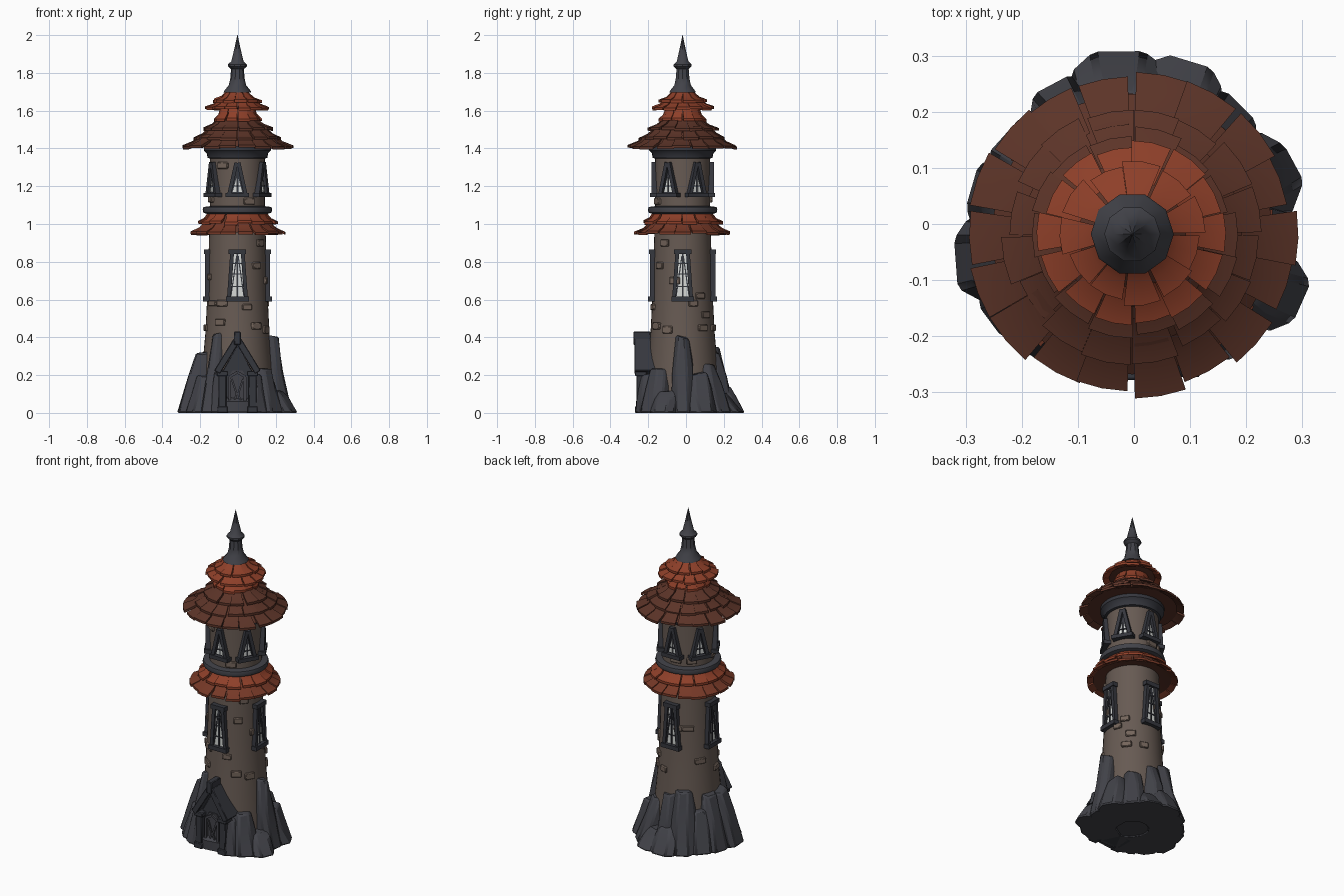
import bpy, bmesh, math, random
from mathutils import Vector, Matrix

if "Cube" in bpy.data.objects:
    bpy.data.objects.remove(bpy.data.objects["Cube"])

random.seed(7)
AXIS = (-0.003, -0.018, 0)   # tower axis


def material(name, rgb):
    m = bpy.data.materials.new(name)
    m.diffuse_color = (*rgb, 1)
    m.use_nodes = True
    m.node_tree.nodes["Principled BSDF"].inputs["Base Color"].default_value = m.diffuse_color
    return m


WALL = material("wall_plaster", (0.135, 0.103, 0.086))
BRICK = material("brick", (0.175, 0.13, 0.105))
ROCK = material("grey_rock", (0.054, 0.055, 0.066))
TRIM = material("dark_trim", (0.036, 0.038, 0.048))
ORANGE = material("orange_tile", (0.27, 0.05, 0.022))
RUST = material("rust_tile", (0.18, 0.04, 0.02))
BROWN = material("brown_tile", (0.107, 0.034, 0.021))
PANE = material("pale_pane", (0.68, 0.70, 0.68))


def finish(bm, name, mats, bevel=0, angle=35):
    bmesh.ops.recalc_face_normals(bm, faces=bm.faces)
    me = bpy.data.meshes.new(name)
    bm.to_mesh(me)
    bm.free()
    for m in mats:
        me.materials.append(m)
    me.shade_smooth()
    me.set_sharp_from_angle(angle=math.radians(angle))
    ob = bpy.data.objects.new(name, me)
    ob.location = AXIS
    bpy.context.collection.objects.link(ob)
    if bevel:
        b = ob.modifiers.new("bevel", 'BEVEL')
        b.width, b.segments = bevel, 1
    return ob


def lathe(name, profile, mat, n=32):
    bm = bmesh.new()
    rings = [[bm.verts.new((r * math.cos(2 * math.pi * i / n), r * math.sin(2 * math.pi * i / n), z))
              for i in range(n)] for r, z in profile]
    for a, b in zip(rings, rings[1:]):
        for i in range(n):
            j = (i + 1) % n
            bm.faces.new((a[i], a[j], b[j], b[i]))
    bm.faces.new(rings[0][::-1])
    bm.faces.new(rings[-1])
    return finish(bm, name, [mat])


def slab(bm, pts, d0, d1, turn=0, mat=0):
    """Extrude an (x, z) outline between distances d0 and d1 in front of the axis."""
    rot = Matrix.Rotation(turn, 3, 'Z')
    back = [bm.verts.new(rot @ Vector((x, -d0, z))) for x, z in pts]
    front = [bm.verts.new(rot @ Vector((x, -d1, z))) for x, z in pts]
    n = len(pts)
    faces = [bm.faces.new(front), bm.faces.new(back[::-1])]
    faces += [bm.faces.new((back[i], back[(i + 1) % n], front[(i + 1) % n], front[i])) for i in range(n)]
    for f in faces:
        f.material_index = mat


def box(x0, x1, z0, z1):
    return [(x0, z0), (x1, z0), (x1, z1), (x0, z1)]


def bar(p, q, w):
    """Outline of a straight beam from p to q with width w."""
    a, b = Vector(p), Vector(q)
    d = (b - a).normalized() * w / 2
    s = Vector((-d.y, d.x))
    return [tuple(a - s), tuple(b - s), tuple(b + s), tuple(a + s)]


# --- tower wall
WALL_PROFILE = [(0.2, 0.02), (0.19, 0.2), (0.17, 0.42), (0.158, 0.65), (0.151, 0.9), (0.145, 1.1), (0.145, 1.4)]
lathe("tower_wall", WALL_PROFILE, WALL, 40)


def wall_radius(z):
    for (r0, z0), (r1, z1) in zip(WALL_PROFILE, WALL_PROFILE[1:]):
        if z0 <= z <= z1:
            return r0 + (r1 - r0) * (z - z0) / (z1 - z0)
    return 0.15


# --- protruding bricks: chosen (angle from front, height) plus scattered ones
bm = bmesh.new()
spots = [(-33, .48), (36, .46), (40, .78), (18, .56), (-32, 1.31), (25, 1.12), (75, .7), (62, .44), (125, .62), (52, .9)]
spots += [(a + random.uniform(-14, 14), random.choice((.45, .52, .58, .72, .78, .88, 1.13, 1.31)))
          for a in range(115, 345, 17)]
for a, z in spots:
    w, h, r = random.uniform(.024, .034), random.uniform(.015, .02), wall_radius(z)
    slab(bm, box(-w, w, z - h, z + h), r - .03, r + .01, math.radians(a))
finish(bm, "wall_bricks", [BRICK], 0.004)

# --- tall windows, one on each side
bm = bmesh.new()
for k in range(4):
    t = k * math.pi / 2
    slab(bm, [(-.04, .61), (.04, .61), (.024, .85), (-.024, .85)], .13, .160, t, 1)
    for s in (-1, 1):
        slab(bm, bar((s * .045, .61), (s * .028, .85), .02), .12, .173, t)
        slab(bm, bar((s * .034, .62), (s * .004, .83), .006), .15, .165, t)
    slab(bm, box(-.004, .004, .61, .85), .15, .166, t)
    for z in (.67, .735, .79):
        slab(bm, box(-.034, .034, z - .003, z + .003), .15, .165, t)
    slab(bm, box(-.06, .06, .59, .615), .12, .182, t)
    slab(bm, box(-.046, .046, .84, .865), .12, .178, t)
finish(bm, "tall_windows", [TRIM, PANE])

# --- triangular windows, six around the upper storey
bm = bmesh.new()
for k in range(6):
    t = k * math.pi / 3
    slab(bm, [(-.04, 1.16), (.04, 1.16), (0, 1.31)], .12, .148, t)
    for s in (-1, 1):
        slab(bm, [(s * .005, 1.17), (s * .025, 1.17), (s * .005, 1.245)], .14, .152, t, 1)
        slab(bm, bar((s * .044, 1.155), (s * .006, 1.325), .02), .12, .165, t)
    slab(bm, box(-.022, .022, 1.198, 1.204), .14, .156, t)
    slab(bm, box(-.062, .062, 1.142, 1.165), .12, .172, t)
finish(bm, "triangle_windows", [TRIM, PANE])

# --- stone rings and spire
lathe("middle_ring", [(.15, 1.05), (.18, 1.06), (.184, 1.075), (.18, 1.09), (.14, 1.095)], ROCK)
lathe("eave_ring", [(.14, 1.345), (.158, 1.35), (.163, 1.375), (.178, 1.39), (.178, 1.41), (.14, 1.42)], TRIM)
lathe("spire", [(.074, 1.695), (.07, 1.705), (.046, 1.735), (.038, 1.77), (.034, 1.82), (.05, 1.835),
                (.05, 1.845), (.032, 1.862), (.016, 1.93), (.001, 2.0)], ROCK, 10)


# --- roof tiles
def tile(bm, ang, half, rb, zb, rt, zt, thick=.014):
    """One curved, flaring shingle: 3 points across, 3 down, on two layers."""
    layers = []
    for off in (0, -thick):
        g = []
        for v in (0, .5, 1):
            sag = -.006 * math.sin(math.pi * v)
            r = rb + (rt - rb) * v + sag
            z = zb + (zt - zb) * v + sag + off
            g.append([bm.verts.new((r * math.cos(a), r * math.sin(a), z))
                      for a in (ang - half, ang, ang + half)])
        layers.append(g)
    top, low = layers
    for i in range(2):
        for j in range(2):
            for g in layers:
                bm.faces.new((g[i][j], g[i][j + 1], g[i + 1][j + 1], g[i + 1][j]))
    rim = [(0, 0), (0, 1), (0, 2), (1, 2), (2, 2), (2, 1), (2, 0), (1, 0)]
    for (a, b), (c, d) in zip(rim, rim[1:] + rim[:1]):
        bm.faces.new((top[a][b], top[c][d], low[c][d], low[a][b]))


def tile_row(name, n, rb, zb, rt, zt, mat, start=0):
    bm = bmesh.new()
    for i in range(n):
        ang = 2 * math.pi * (i + start) / n + random.uniform(-.03, .03)
        j, k = random.uniform(-.009, .009), random.uniform(-.005, .005)
        tile(bm, ang, math.pi / n * random.uniform(.9, 1.0), rb + j, zb + .014 + k, rt, zt + k)
    finish(bm, name, [mat])


tile_row("skirt_tiles_low", 18, .25, .945, .175, 1.01, RUST)
tile_row("skirt_tiles_high", 16, .208, 1.0, .155, 1.06, ORANGE, .5)
tile_row("roof_tiles_1", 18, .288, 1.40, .195, 1.47, BROWN)
tile_row("roof_tiles_2", 16, .225, 1.445, .15, 1.515, BROWN, .5)
tile_row("roof_tiles_3", 14, .183, 1.495, .10, 1.56, BROWN)
tile_row("roof_tiles_4", 12, .122, 1.545, .09, 1.62, ORANGE, .5)
tile_row("roof_tiles_5", 14, .163, 1.605, .095, 1.66, ORANGE)
tile_row("roof_tiles_6", 11, .122, 1.645, .06, 1.70, ORANGE, .5)
lathe("skirt_lining", [(.14, .97), (.22, .955), (.175, 1.0), (.15, 1.055)], BROWN)
lathe("roof_lining", [(.15, 1.41), (.25, 1.41), (.19, 1.46), (.14, 1.51), (.09, 1.55), (.09, 1.61),
                      (.13, 1.615), (.085, 1.655), (.05, 1.70)], BROWN)

# --- leaning rocks: angle, base reach, top reach, half width, height
ROCKS = [(0, .285, .215, .06, .41), (24, .315, .24, .08, .22), (50, .30, .205, .07, .27), (72, .33, .25, .08, .12),
         (95, .33, .25, .085, .15), (88, .27, .2, .06, .33), (118, .30, .21, .075, .36), (143, .29, .22, .08, .25),
         (165, .305, .215, .075, .33), (190, .32, .225, .08, .33), (212, .30, .235, .075, .2),
         (231, .28, .19, .045, .43), (244, .27, .24, .05, .23), (338, .325, .25, .075, .13),
         (318, .29, .225, .075, .25), (298, .27, .24, .055, .22), (306, .22, .18, .04, .33)]
bm = bmesh.new()
for a, rb, rt, w, h in ROCKS:
    t = math.radians(a)
    out, side = Vector((math.cos(t), math.sin(t), 0)), Vector((-math.sin(t), math.cos(t), 0))
    rings = []
    for f, r, s in ((0, rb, 1), (.55, rb + (rt - rb) * .6, .86), (1, rt, .66)):
        pts = [(.08, -w * s), (r - .035, -w * s), (r, -w * s * .55), (r, w * s * .45), (r - .03, w * s), (.08, w * s)]
        ring = []
        for p, q in pts:
            jit = random.uniform(-.007, .007)
            z = f * h + (jit * 2 if f else 0) - (.012 if f == 1 and p > .1 else 0)
            ring.append(bm.verts.new(out * (p + jit) + side * (q + jit) + Vector((0, 0, z))))
        rings.append(ring)
    for lo, hi in zip(rings, rings[1:]):
        for i in range(6):
            j = (i + 1) % 6
            bm.faces.new((lo[i], lo[j], hi[j], hi[i]))
    bm.faces.new(rings[0][::-1])
    bm.faces.new(rings[-1])
finish(bm, "base_rocks", [ROCK], 0.008, 30)
lathe("rock_footing", [(.25, .005), (.25, .06), (.2, .1)], ROCK, 11)

# --- entrance porch with gable, columns and door
bm = bmesh.new()
slab(bm, [(-.08, .0), (.08, .0), (.08, .22), (0, .36), (-.08, .22)], .1, .215)
for s in (-1, 1):
    slab(bm, bar((s * .108, .215), (s * .004, .385), .036), .13, .255)
    slab(bm, box(s * .08 - .021, s * .08 + .021, .03, .2), .205, .245)
    slab(bm, box(s * .08 - .028, s * .08 + .028, 0, .035), .19, .253)
    slab(bm, box(s * .08 - .03, s * .08 + .03, .195, .222), .19, .253)
slab(bm, box(-.018, .018, .36, .43), .17, .26)
finish(bm, "entrance_porch", [TRIM], 0.004)

bm = bmesh.new()
slab(bm, [(-.05, .0), (.05, .0), (.05, .19), (.025, .225), (-.025, .225), (-.05, .19)], .2, .222)
for s in (-1, 1):
    slab(bm, bar((s * .04, .01), (s * .04, .19), .014), .21, .234)
    slab(bm, bar((s * .044, .19), (0, .215), .014), .21, .234)
    slab(bm, bar((s * .03, .03), (s * .004, .1), .01), .21, .23)
    slab(bm, bar((s * .03, .18), (s * .004, .1), .01), .21, .23)
finish(bm, "door", [ROCK])
